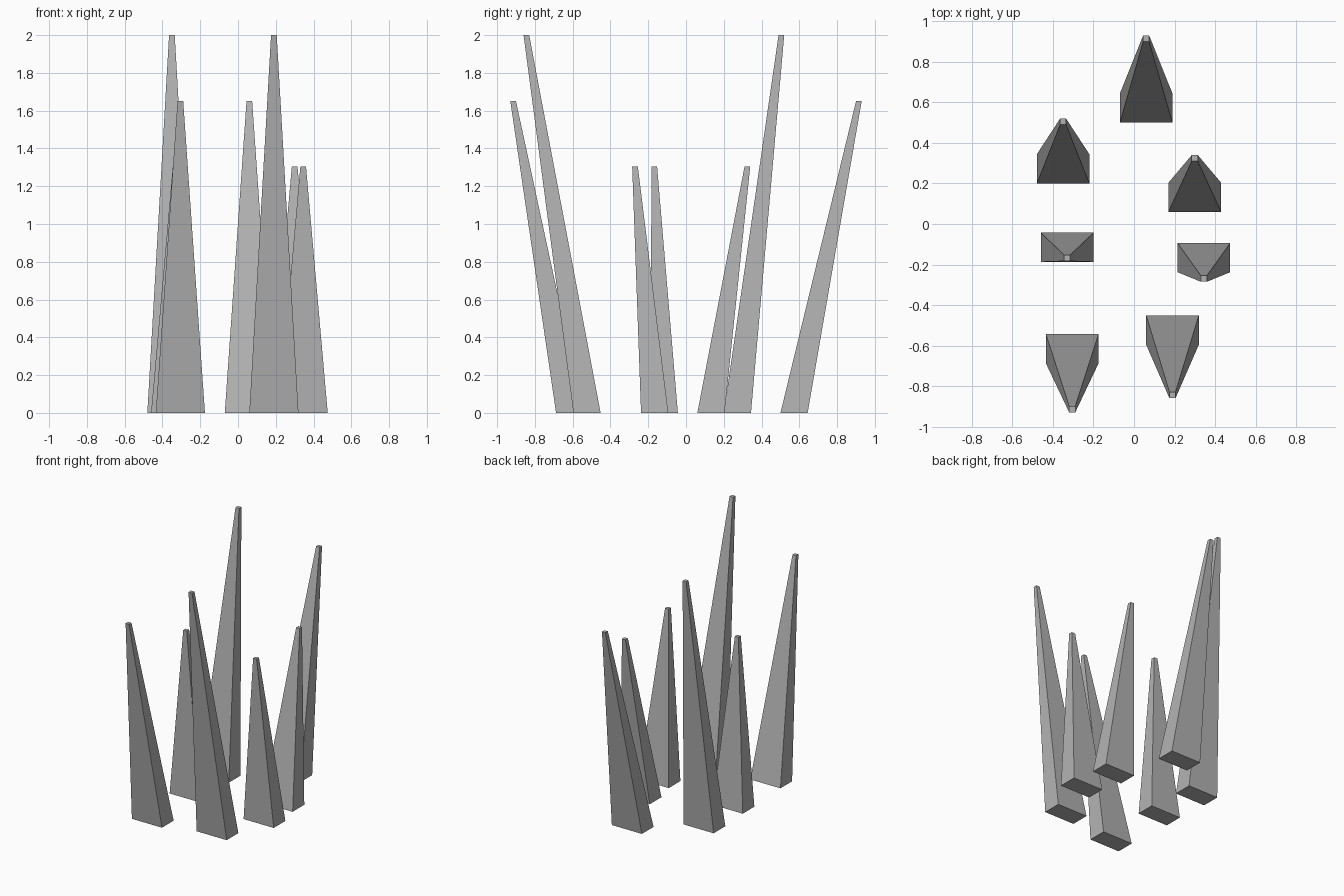
import bpy
import bmesh

cube = bpy.data.objects.get("Cube")
if cube:
    bpy.data.objects.remove(cube)

# Single stone grey material
grey = bpy.data.materials.new("stone_grey")
grey.use_nodes = True
colour = (0.45, 0.45, 0.45, 1)
grey.diffuse_color = colour
grey.node_tree.nodes["Principled BSDF"].inputs["Base Color"].default_value = colour

BASE = (0.26, 0.144)
TIP = (0.03, 0.03)


def spike(name, x, base_y, tip_y, height):
    """Tapered four-sided spike leaning along y."""
    bm = bmesh.new()
    bmesh.ops.create_cube(bm, size=1)
    for v in bm.verts:
        top = v.co.z > 0
        size = TIP if top else BASE
        v.co.x *= size[0]
        v.co.y = v.co.y * size[1] + (tip_y if top else base_y)
        v.co.z = height if top else 0
    mesh = bpy.data.meshes.new(name)
    bm.to_mesh(mesh)
    bm.free()
    mesh.materials.append(grey)
    obj = bpy.data.objects.new(name, mesh)
    obj.location.x = x
    bpy.context.collection.objects.link(obj)


# Ring of spikes fanning outwards to front and back
TALL, MID, LOW = 2.0, 1.65, 1.305
spike("back_spike", 0.06, 0.572, 0.915, MID)
spike("back_right_spike", -0.35, 0.272, 0.505, TALL)
spike("back_left_spike", 0.30, 0.132, 0.325, LOW)
spike("middle_right_spike", -0.33, -0.115, -0.168, LOW)
spike("middle_left_spike", 0.345, -0.166, -0.27, LOW)
spike("front_right_spike", -0.305, -0.616, -0.915, MID)
spike("front_left_spike", 0.19, -0.524, -0.845, TALL)
